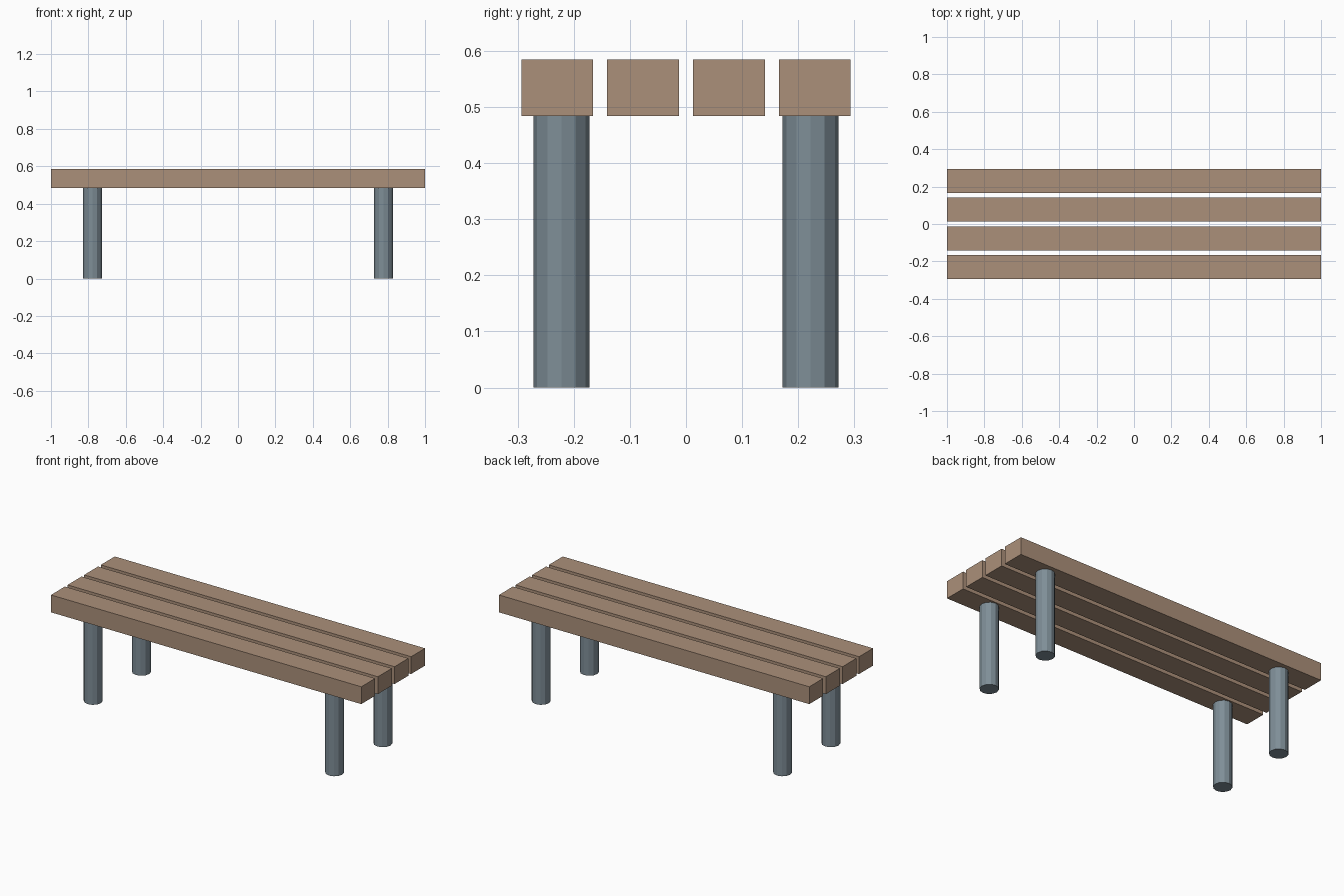
import bpy

if "Cube" in bpy.data.objects:
    bpy.data.objects.remove(bpy.data.objects["Cube"])

def material(name, color):
    m = bpy.data.materials.new(name)
    m.diffuse_color = (*color, 1)
    m.use_nodes = True
    m.node_tree.nodes["Principled BSDF"].inputs["Base Color"].default_value = m.diffuse_color
    return m

wood = material("brown wood", (0.41, 0.28, 0.195))
metal = material("grey metal", (0.21, 0.27, 0.31))

BOTTOM, TOP = 0.484, 0.585

# Four seat slats running the full length
for i in range(4):
    y = (i - 1.5) * 0.153
    bpy.ops.mesh.primitive_cube_add(size=1, location=(0, y, (BOTTOM + TOP) / 2))
    slat = bpy.context.object
    slat.name = f"seat_slat_{i + 1}"
    slat.scale = (2.0, 0.128, TOP - BOTTOM)
    slat.data.materials.append(wood)

# Four round legs under the outer slats
for sx, side in ((-1, "left"), (1, "right")):
    for sy, end in ((-1, "front"), (1, "back")):
        bpy.ops.mesh.primitive_cylinder_add(
            vertices=12, radius=0.05, depth=BOTTOM,
            location=(sx * 0.778, sy * 0.222, BOTTOM / 2))
        leg = bpy.context.object
        leg.name = f"{end}_{side}_leg"
        leg.data.materials.append(metal)
